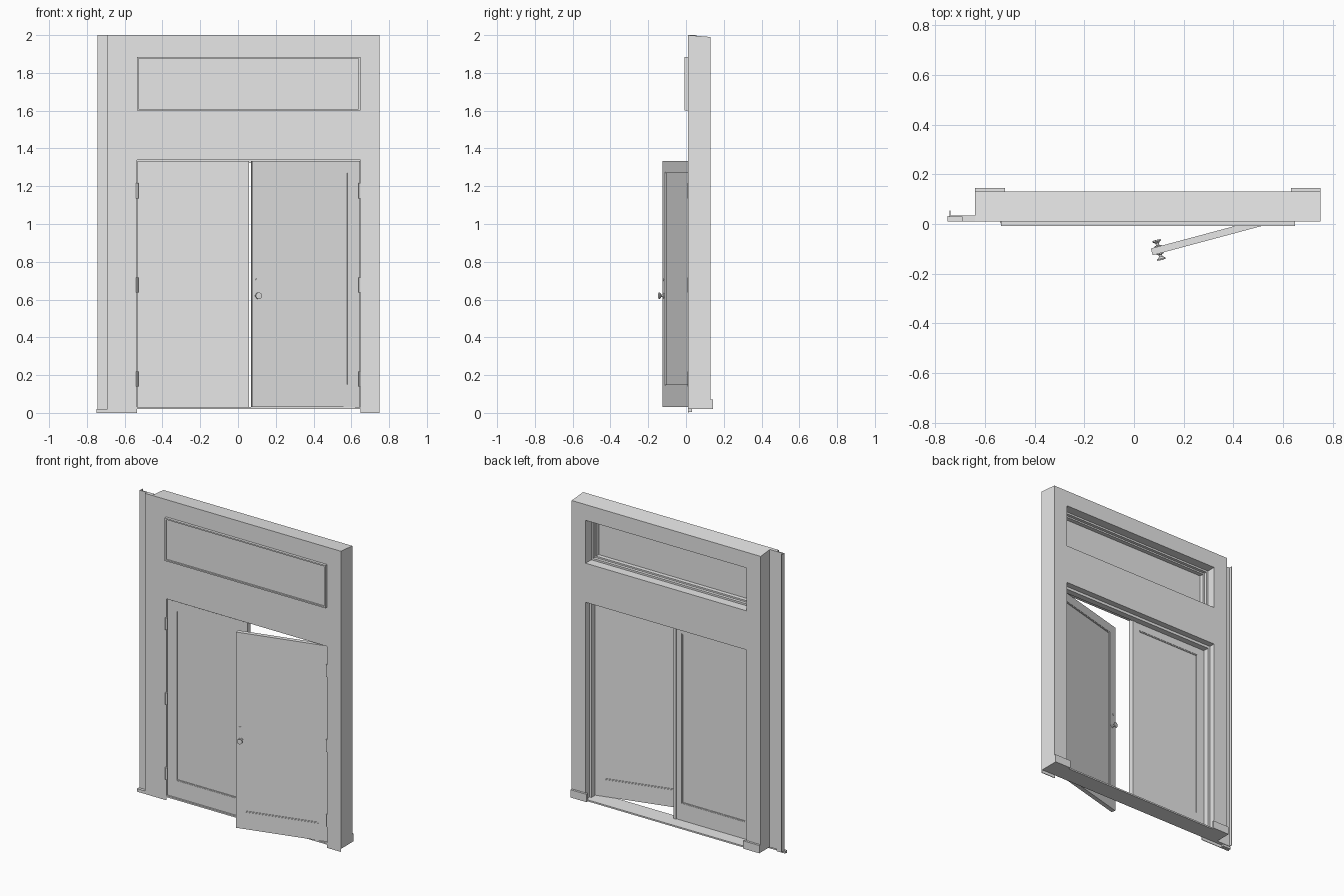
import bpy, bmesh, math
from mathutils import Matrix, Vector

cube = bpy.data.objects.get("Cube")
if cube:
    bpy.data.objects.remove(cube)

grey = bpy.data.materials.new("light_grey")
grey.use_nodes = True
grey.diffuse_color = (0.8, 0.8, 0.8, 1)
grey.node_tree.nodes["Principled BSDF"].inputs["Base Color"].default_value = grey.diffuse_color


def link(name, mesh):
    mesh.name = name
    mesh.materials.clear()
    mesh.materials.append(grey)
    obj = bpy.data.objects.new(name, mesh)
    bpy.context.collection.objects.link(obj)
    return obj


def rect(x0, x1, z0, z1):
    return [(x0, z0), (x1, z0), (x1, z1), (x0, z1)]


def slab(name, loops, y0, y1):
    """Upright slab: the first loop is the outline, the others are holes."""
    curve = bpy.data.curves.new(name, 'CURVE')
    curve.dimensions = '2D'
    curve.fill_mode = 'BOTH'
    curve.extrude = (y1 - y0) / 2
    for loop in loops:
        spline = curve.splines.new('POLY')
        spline.points.add(len(loop) - 1)
        spline.use_cyclic_u = True
        for point, (x, z) in zip(spline.points, loop):
            point.co = (x, z, 0, 1)
    temp = bpy.data.objects.new(name + "_outline", curve)
    bpy.context.collection.objects.link(temp)
    graph = bpy.context.evaluated_depsgraph_get()
    mesh = bpy.data.meshes.new_from_object(temp.evaluated_get(graph))
    bpy.data.objects.remove(temp)
    mesh.transform(Matrix.Translation((0, (y0 + y1) / 2, 0)) @ Matrix.Rotation(math.pi / 2, 4, 'X'))
    bm = bmesh.new()
    bm.from_mesh(mesh)
    bmesh.ops.remove_doubles(bm, verts=bm.verts, dist=0.0001)
    bmesh.ops.recalc_face_normals(bm, faces=bm.faces)
    for face in bm.faces:
        face.smooth = False
    bm.to_mesh(mesh)
    bm.free()
    return link(name, mesh)


def box(name, x0, x1, y0, y1, z0, z1):
    return slab(name, [rect(x0, x1, z0, z1)], y0, y1)


def lathe(name, profile, matrix, steps=20):
    """Turned part from (radius, height) points."""
    bm = bmesh.new()
    verts = [bm.verts.new((r, 0, h)) for r, h in profile]
    edges = [bm.edges.new(pair) for pair in zip(verts, verts[1:])]
    bmesh.ops.spin(bm, geom=verts + edges, cent=(0, 0, 0), axis=(0, 0, 1),
                   angle=math.tau, steps=steps)
    bmesh.ops.remove_doubles(bm, verts=bm.verts, dist=0.0001)
    bmesh.ops.recalc_face_normals(bm, faces=bm.faces)
    mesh = bpy.data.meshes.new(name)
    bm.to_mesh(mesh)
    bm.free()
    mesh.transform(matrix)
    obj = link(name, mesh)
    bpy.ops.object.select_all(action='DESELECT')
    obj.select_set(True)
    bpy.context.view_layer.objects.active = obj
    bpy.ops.object.shade_smooth_by_angle()
    return obj


LEFT, RIGHT = -0.535, 0.648      # opening sides
HEAD, FLOOR = 1.34, 0.02

# Wall with the door opening and the transom opening, top sloping to the back
outline = [(-0.64, FLOOR), (LEFT, FLOOR), (LEFT, HEAD), (RIGHT, HEAD),
           (RIGHT, FLOOR), (0.75, FLOOR), (0.75, 2), (-0.64, 2)]
wall = slab("wall", [outline, rect(LEFT, RIGHT, 1.6, 1.885)], 0.01, 0.13)
for v in wall.data.vertices:
    if v.co.z > 1.99 and v.co.y > 0.1:
        v.co.z = 1.99

# Stepped side flange
box("flange_inner", -0.69, -0.64, 0.01, 0.035, FLOOR, 2)
box("flange_outer", -0.74, -0.69, 0.028, 0.035, FLOOR, 2)
box("flange_lip", -0.743, -0.738, 0.028, 0.055, FLOOR, 2)
box("flange_foot", -0.75, -0.69, 0.013, 0.032, 0.005, FLOOR)

# Thin front skirts and back plinths
box("front_skirt_right", -0.75, LEFT, 0.01, 0.014, 0, FLOOR)
box("front_skirt_left", RIGHT, 0.75, 0.01, 0.014, 0, FLOOR)
box("plinth_right", -0.64, -0.52, 0.128, 0.144, FLOOR, 0.072)
box("plinth_left", 0.632, 0.75, 0.128, 0.144, FLOOR, 0.072)
box("threshold", LEFT, RIGHT, 0.012, 0.13, FLOOR, 0.03)

# Door stop round the opening
stop = [(LEFT, 0.03), (LEFT + 0.015, 0.03), (LEFT + 0.015, HEAD - 0.018),
        (RIGHT - 0.015, HEAD - 0.018), (RIGHT - 0.015, 0.03), (RIGHT, 0.03),
        (RIGHT, HEAD), (LEFT, HEAD)]
slab("door_stop", [stop], 0.05, 0.09)

# Transom: nested frames around a flat pane
for name, inset, y0, y1 in [("transom_front_frame", 0.009, -0.008, 0.03),
                            ("transom_middle_frame", 0.022, 0.022, 0.05),
                            ("transom_back_frame", 0.012, 0.05, 0.07)]:
    slab(name, [rect(LEFT, RIGHT, 1.6, 1.885),
                rect(LEFT + inset, RIGHT - inset, 1.6 + inset, 1.885 - inset)], y0, y1)
box("transom_pane", LEFT + 0.005, RIGHT - 0.005, 0.002, 0.022, 1.605, 1.88)


def door(side, hinge, direction, angle):
    """One leaf, built from its hinge edge and swung by angle."""
    width, thick, bottom, top = 0.59, 0.028, 0.032, 1.334
    x = lambda a: direction * a
    parts = [slab(side + "_door_frame",
                  [rect(0, x(width), bottom, top),
                   rect(x(0.062), x(width - 0.058), 0.145, 1.275)], 0, thick),
             box(side + "_door_panel", x(0.06), x(width - 0.056), 0.006, thick - 0.006, 0.143, 1.277)]
    # Raised bead lines round the panel
    for label, y0, y1 in [("front", 0.002, 0.01), ("back", thick - 0.01, thick - 0.002)]:
        parts.append(slab(f"{side}_door_{label}_bead",
                          [rect(x(0.06), x(width - 0.056), 0.143, 1.277),
                           rect(x(0.068), x(width - 0.064), 0.151, 1.269)], y0, y1))
    swing = Matrix.Translation(hinge) @ Matrix.Rotation(angle, 4, 'Z')
    for part in parts:
        part.data.transform(swing)
    # Hinge barrels
    for i in range(3):
        place = Matrix.Translation(hinge + Vector((0, -0.012, 0.14 + 0.498 * i)))
        lathe(f"{side}_hinge_{i + 1}", [(0, 0), (0.007, 0), (0.007, 0.08), (0, 0.08)], place, 12)
    return swing, thick


door("right", Vector((LEFT + 0.002, 0.02, 0)), 1, 0)
box("meeting_strip", 0.035, 0.055, 0.046, 0.054, 0.032, 1.334)
swing, thick = door("left", Vector((RIGHT - 0.003, 0.027, 0)), -1, math.radians(15))

# Flared knobs and lock plates on both faces of the open leaf
knob = [(0, 0), (0.014, 0), (0.014, 0.003), (0.007, 0.006), (0.007, 0.014),
        (0.018, 0.022), (0.017, 0.027), (0, 0.028)]
lock = [(0, 0), (0.006, 0), (0.006, 0.004), (0, 0.004)]
for label, y, turn in [("front", 0, 1), ("back", thick, -1)]:
    facing = Matrix.Rotation(turn * math.pi / 2, 4, 'X')
    lathe(label + "_knob", knob, swing @ Matrix.Translation((-0.56, y, 0.62)) @ facing)
    lathe(label + "_lock", lock, swing @ Matrix.Translation((-0.565, y, 0.705)) @ facing, 12)
